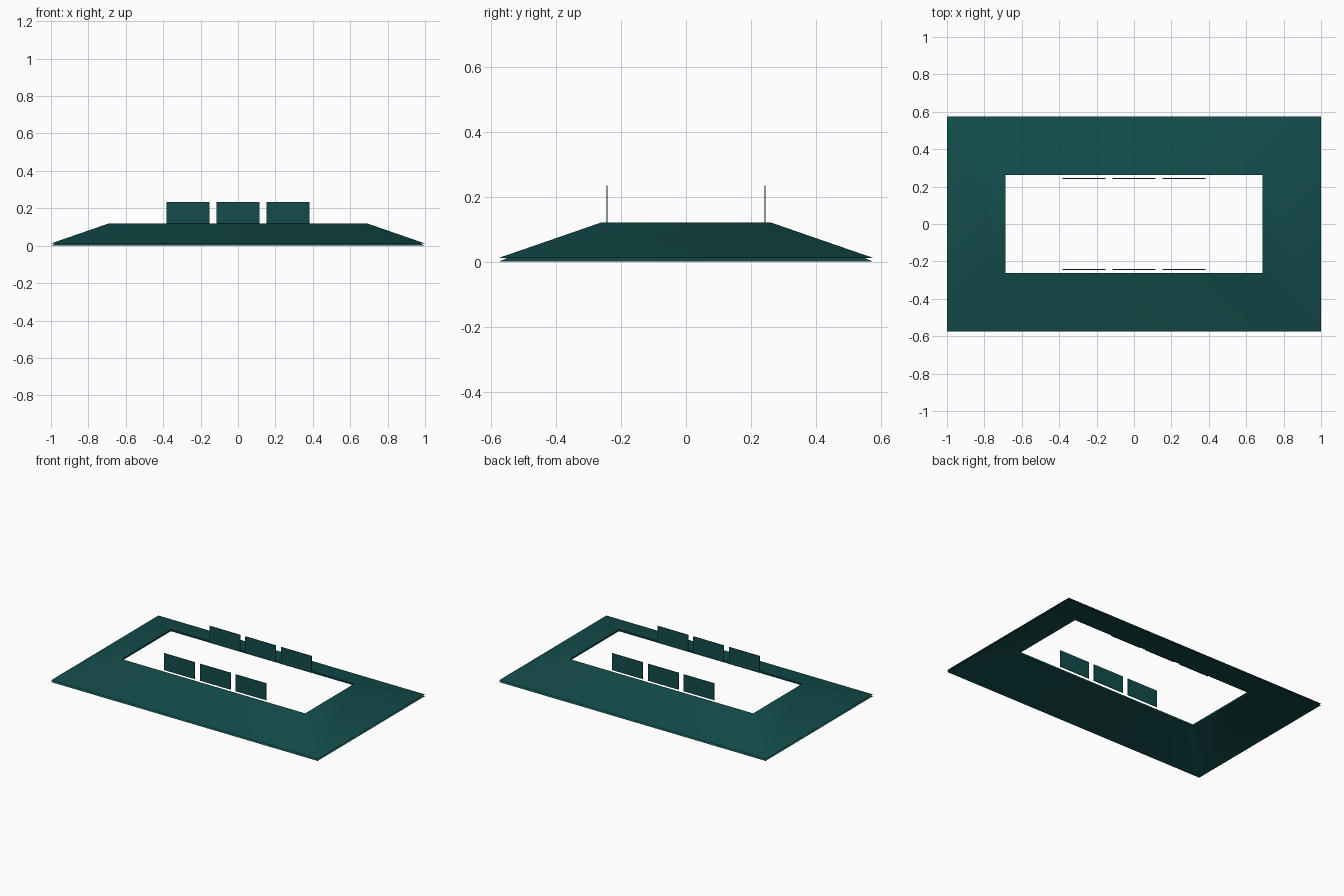
import bpy, bmesh, math

cube = bpy.data.objects.get("Cube")
if cube:
    bpy.data.objects.remove(cube, do_unlink=True)

teal = bpy.data.materials.new("dark_teal")
teal.use_nodes = True
colour = (0.006, 0.073, 0.070, 1)
teal.diffuse_color = colour
teal.node_tree.nodes["Principled BSDF"].inputs["Base Color"].default_value = colour


def finish(name, bm):
    """Turn a bmesh into a named, coloured object."""
    bmesh.ops.recalc_face_normals(bm, faces=bm.faces)
    mesh = bpy.data.meshes.new(name)
    bm.to_mesh(mesh)
    bm.free()
    mesh.materials.append(teal)
    obj = bpy.data.objects.new(name, mesh)
    bpy.context.collection.objects.link(obj)
    return obj


# Sloping frame: a thin section swept round a rectangle, as (inset, height)
HALF_X, HALF_Y = 1.0, 0.575
section = [(0, 0.012), (0.312, 0.12), (0.312, 0.108), (0, 0), (0.025, 0.012)]
corners = [(-1, -1), (1, -1), (1, 1), (-1, 1)]
bm = bmesh.new()
rings = [[bm.verts.new((sx * (HALF_X - inset), sy * (HALF_Y - inset), z))
          for sx, sy in corners] for inset, z in section]
for i, ring in enumerate(rings):
    following = rings[(i + 1) % len(rings)]
    for j in range(4):
        k = (j + 1) % 4
        bm.faces.new((ring[j], ring[k], following[k], following[j]))
frame = finish("sloping_frame", bm)
bpy.ops.object.select_all(action="DESELECT")
frame.select_set(True)
bpy.context.view_layer.objects.active = frame
bpy.ops.object.shade_smooth_by_angle(angle=math.radians(30))

# Three thin upright panels along each long side of the opening
for side, sy in (("front", -1), ("back", 1)):
    for place, x in (("right", -0.268), ("middle", 0), ("left", 0.268)):
        bm = bmesh.new()
        bmesh.ops.create_cube(bm, size=1)
        bmesh.ops.scale(bm, vec=(0.23, 0.004, 0.114), verts=bm.verts)
        bmesh.ops.translate(bm, vec=(x, sy * 0.243, 0.177), verts=bm.verts)
        finish(f"{side}_{place}_panel", bm)
